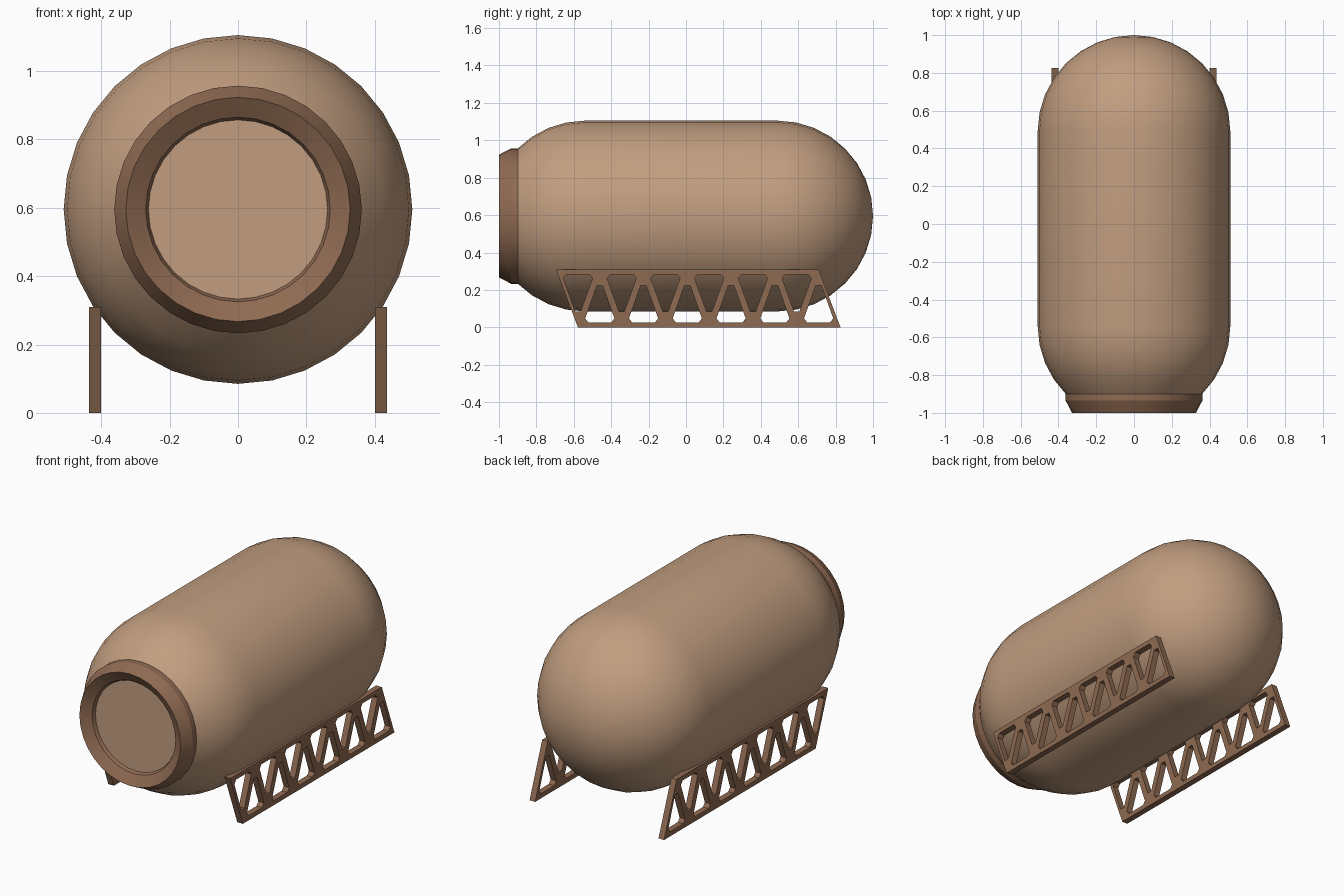
import bpy, bmesh
from math import sin, cos, pi, radians

cube = bpy.data.objects.get("Cube")
if cube:
    bpy.data.objects.remove(cube, do_unlink=True)

AXIS_Z = 0.595   # height of the tank axis
R = 0.51         # tank radius
SIDES = 32


def material(name, rgb):
    m = bpy.data.materials.new(name)
    m.use_nodes = True
    m.diffuse_color = (*rgb, 1)
    bsdf = next(n for n in m.node_tree.nodes if n.type == 'BSDF_PRINCIPLED')
    bsdf.inputs["Base Color"].default_value = (*rgb, 1)
    return m


tan = material("tan", (0.54, 0.34, 0.215))
brown = material("brown", (0.275, 0.145, 0.085))


def add_object(name, mesh, mat):
    ob = bpy.data.objects.new(name, mesh)
    mesh.materials.clear()
    mesh.materials.append(mat)
    bpy.context.collection.objects.link(ob)
    return ob


def lathe(name, profile, mat, closed=False):
    """Turn a profile of (radius, y) points around the tank axis."""
    bm = bmesh.new()
    pts = profile + profile[:1] if closed else profile
    verts = [bm.verts.new((r, y, 0)) for r, y in pts]
    edges = [bm.edges.new(pair) for pair in zip(verts, verts[1:])]
    bmesh.ops.spin(bm, geom=verts + edges, cent=(0, 0, 0), axis=(0, 1, 0),
                   angle=2 * pi, steps=SIDES)
    bmesh.ops.remove_doubles(bm, verts=bm.verts, dist=0.0005)
    bmesh.ops.recalc_face_normals(bm, faces=bm.faces)
    mesh = bpy.data.meshes.new(name)
    bm.to_mesh(mesh)
    bm.free()
    ob = add_object(name, mesh, mat)
    ob.location.z = AXIS_Z
    bpy.ops.object.select_all(action='DESELECT')
    ob.select_set(True)
    bpy.context.view_layer.objects.active = ob
    bpy.ops.object.shade_smooth_by_angle(angle=radians(24))
    return ob


# Tank: truncated dome in front, full dome at the back
front = [(R * sin(a), -0.54 - R * cos(a))
         for a in (pi / 4 + i * pi / 16 for i in range(5))]
back = [(R * cos(a), 0.49 + R * sin(a))
        for a in (i * pi / 16 for i in range(9))]
lathe("tank", [(0, front[0][1])] + front + back, tan)

# Collar with chamfered outside and sloping inside
lathe("collar", [(0.25, -0.89), (0.362, -0.89), (0.362, -0.935), (0.328, -1),
                 (0.27, -0.965), (0.26, -0.94), (0.25, -0.94)], brown, closed=True)

# Hatch recessed in the collar
lathe("hatch", [(0, -0.945), (0.263, -0.945), (0.263, -0.9), (0, -0.9)], tan)

# Slanted truss supports with six pairs of alternating openings
HEIGHT, PITCH, START, BAYS = 0.31, 0.234, -0.695, 6
half_hole = [(0.062, 0.027), (0.078, 0.048), (0.015, 0.224)]
hole = half_hole + [(-u, v) for u, v in reversed(half_hole)]


def truss(name, x):
    end = START + BAYS * PITCH
    lean = PITCH / 2
    loops = [[(START + lean, 0), (end + lean, 0), (end, HEIGHT), (START, HEIGHT)]]
    for i in range(BAYS):
        c = START + (i + 0.5) * PITCH
        loops.append([(c + u, HEIGHT - v) for u, v in hole])
        loops.append([(c + lean + u, v) for u, v in hole])
    curve = bpy.data.curves.new(name, 'CURVE')
    curve.dimensions = '2D'
    curve.fill_mode = 'BOTH'
    curve.extrude = 0.018
    for loop in loops:
        spline = curve.splines.new('POLY')
        spline.points.add(len(loop) - 1)
        for p, (u, v) in zip(spline.points, loop):
            p.co = (u, v, 0, 1)
        spline.use_cyclic_u = True
    helper = bpy.data.objects.new(name + "_outline", curve)
    bpy.context.collection.objects.link(helper)
    bpy.context.view_layer.update()
    graph = bpy.context.evaluated_depsgraph_get()
    mesh = bpy.data.meshes.new_from_object(helper.evaluated_get(graph))
    bpy.data.objects.remove(helper, do_unlink=True)
    bm = bmesh.new()
    bm.from_mesh(mesh)
    bmesh.ops.remove_doubles(bm, verts=bm.verts, dist=0.0005)
    bmesh.ops.recalc_face_normals(bm, faces=bm.faces)
    for f in bm.faces:
        f.smooth = False
    bm.to_mesh(mesh)
    bm.free()
    ob = add_object(name, mesh, brown)
    ob.rotation_euler = (pi / 2, 0, pi / 2)
    ob.location.x = x


truss("left_truss", 0.418)
truss("right_truss", -0.418)
